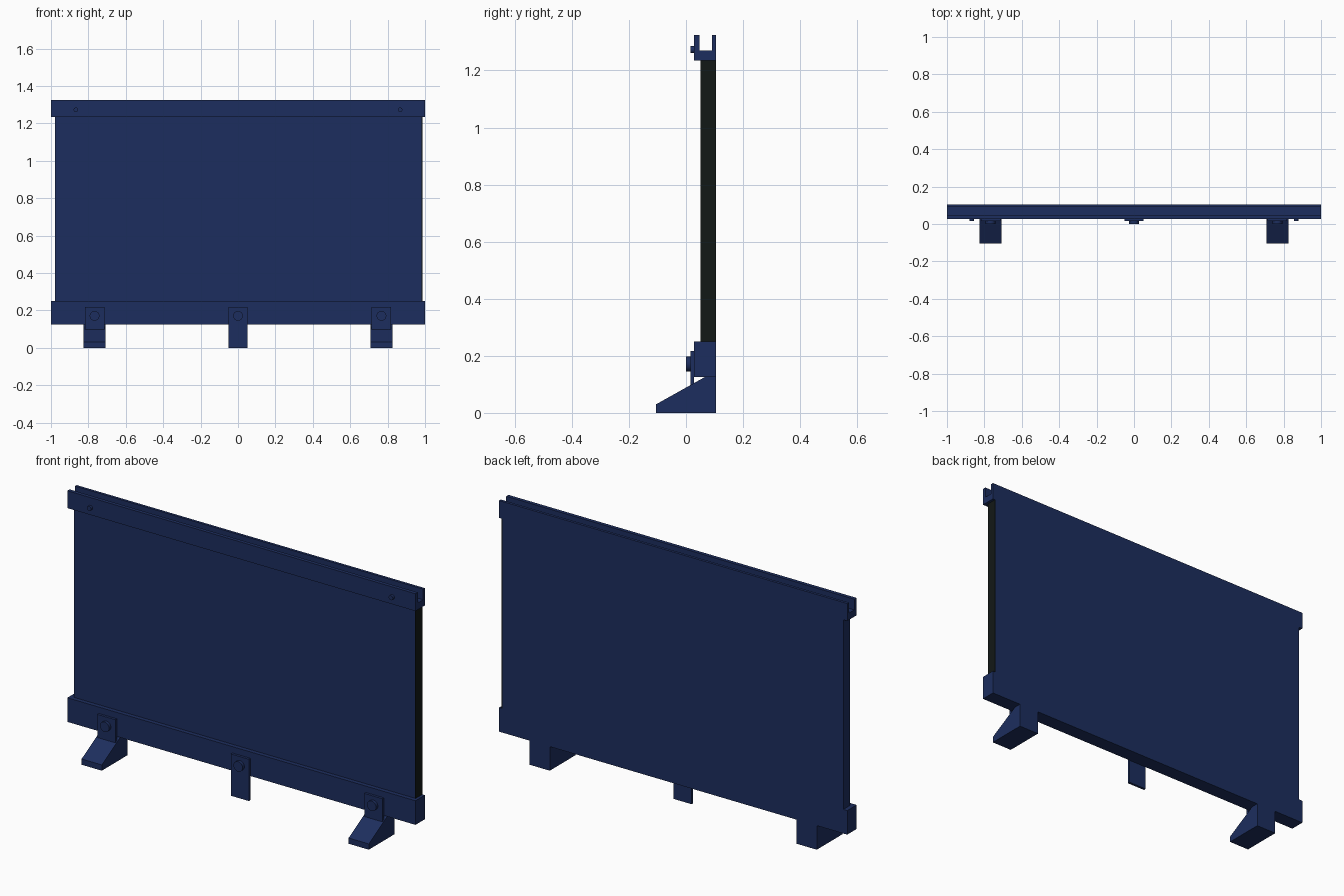
import bpy, bmesh, math

if "Cube" in bpy.data.objects:
    bpy.data.objects.remove(bpy.data.objects["Cube"])


def material(name, rgb):
    m = bpy.data.materials.new(name)
    m.diffuse_color = (*rgb, 1)
    m.use_nodes = True
    m.node_tree.nodes["Principled BSDF"].inputs["Base Color"].default_value = m.diffuse_color
    return m


NAVY = material("navy_paint", (0.012, 0.027, 0.112))
DARK = material("dark_edge", (0.006, 0.009, 0.008))


def extrude_x(name, profile, x0, x1, mat=NAVY):
    """Extrude a closed (y, z) profile from x0 to x1."""
    bm = bmesh.new()
    face = bm.faces.new([bm.verts.new((x0, y, z)) for y, z in profile])
    ext = bmesh.ops.extrude_face_region(bm, geom=[face])
    verts = [v for v in ext["geom"] if isinstance(v, bmesh.types.BMVert)]
    bmesh.ops.translate(bm, verts=verts, vec=(x1 - x0, 0, 0))
    bmesh.ops.recalc_face_normals(bm, faces=bm.faces)
    mesh = bpy.data.meshes.new(name)
    bm.to_mesh(mesh)
    bm.free()
    mesh.materials.append(mat)
    ob = bpy.data.objects.new(name, mesh)
    bpy.context.collection.objects.link(ob)
    return ob


def box(name, x0, x1, y0, y1, z0, z1, mat=NAVY):
    return extrude_x(name, [(y0, z0), (y1, z0), (y1, z1), (y0, z1)], x0, x1, mat)


def bolt(name, x, z, r, y0, y1):
    bpy.ops.mesh.primitive_cylinder_add(
        vertices=32, radius=r, depth=y1 - y0,
        location=(x, (y0 + y1) / 2, z), rotation=(math.pi / 2, 0, 0))
    ob = bpy.context.object
    ob.name = name
    ob.data.materials.append(NAVY)
    bpy.ops.object.shade_smooth_by_angle(angle=math.radians(35))


BACK = 0.105
RAIL_FRONT = 0.028

# Main panel with its dark right-hand edge strip
box("panel", -0.978, 0.982, 0.05, BACK, 0.24, 1.24)
box("panel_edge_strip", 0.982, 0.986, 0.05, BACK, 0.25, 1.235, DARK)

# Bottom rail and open-topped channel along the top
box("bottom_rail", -1, 1, RAIL_FRONT, BACK, 0.125, 0.25)
extrude_x("top_channel", [
    (RAIL_FRONT, 1.235), (BACK, 1.235), (BACK, 1.325), (0.091, 1.325),
    (0.091, 1.27), (0.047, 1.27), (0.047, 1.325), (RAIL_FRONT, 1.325)], -1, 1)

# Small bolts on the top channel
for side, s in (("left", -1), ("right", 1)):
    bolt(f"channel_bolt_{side}", s * 0.867, 1.273, 0.012, 0.015, RAIL_FRONT)

# Wedge feet with their bolted plates
foot = [(-0.105, 0), (BACK, 0), (BACK, 0.125), (0.065, 0.125), (-0.105, 0.03)]
for side, cx in (("left", -0.767), ("right", 0.767)):
    extrude_x(f"foot_{side}", foot, cx - 0.058, cx + 0.058)
    box(f"foot_plate_{side}", cx - 0.052, cx + 0.052, 0.015, RAIL_FRONT, 0.09, 0.217)
    bolt(f"foot_bolt_{side}", cx, 0.171, 0.026, 0, 0.015)

# Centre support plate
box("centre_plate", -0.052, 0.052, 0.015, RAIL_FRONT, 0, 0.217)
bolt("centre_bolt", 0, 0.171, 0.026, 0, 0.015)
